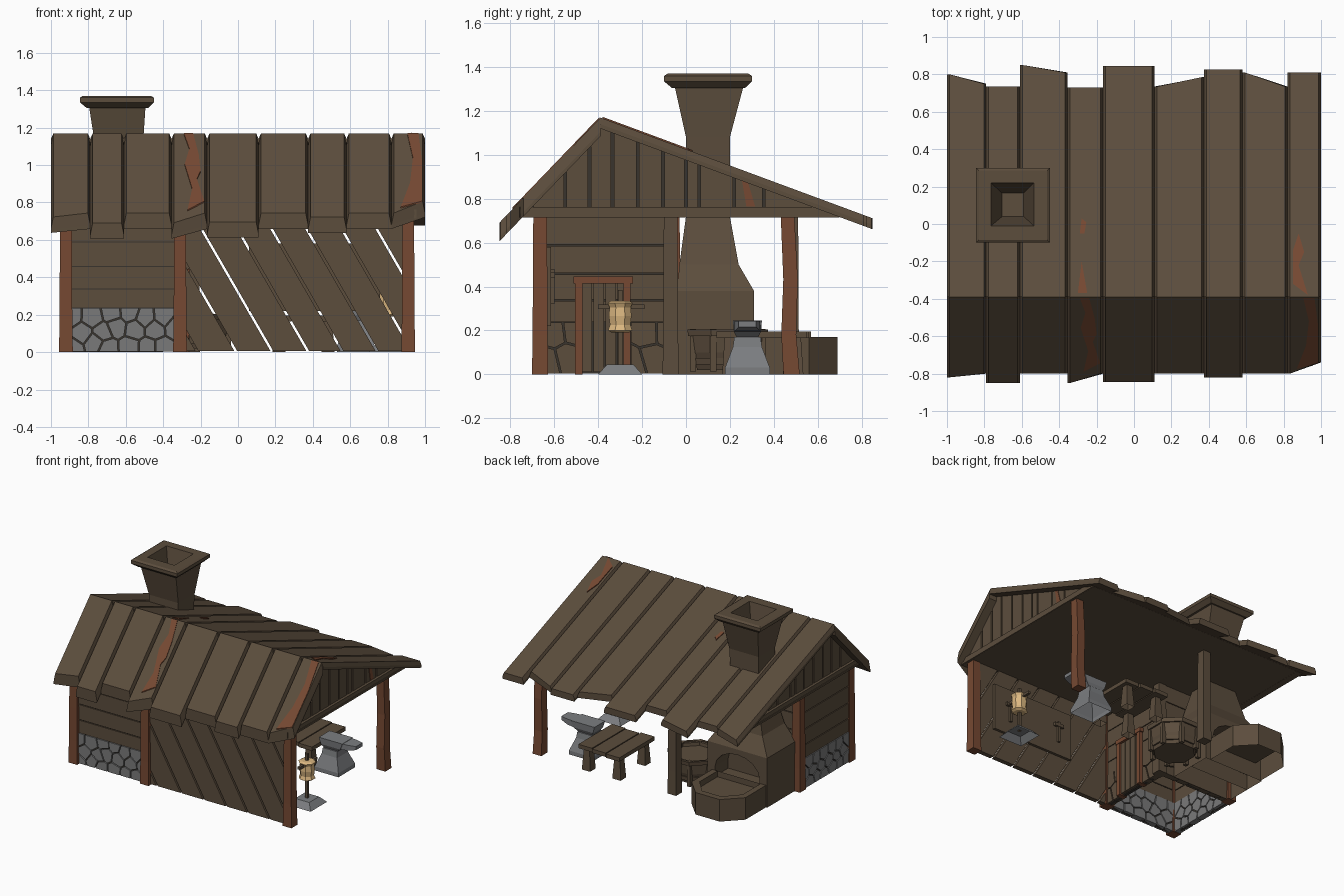
import bpy, bmesh, math, random
from mathutils import Vector

if "Cube" in bpy.data.objects:
    bpy.data.objects.remove(bpy.data.objects["Cube"])
random.seed(4)

def material(name, c):
    m = bpy.data.materials.new(name)
    m.diffuse_color = (*c, 1)
    m.use_nodes = True
    m.node_tree.nodes["Principled BSDF"].inputs["Base Color"].default_value = m.diffuse_color
    return m

WOOD = material("brown wood", (.106, .074, .046))
RUST = material("red brown wood", (.18, .066, .032))
STONE = material("grey stone", (.195, .195, .195))
IRON = material("iron grey", (.2, .207, .217))
STRAW = material("straw tan", (.72, .48, .22))
DARK = material("dark mortar", (.04, .034, .027))

def mesh(name, verts, faces, mat):
    me = bpy.data.meshes.new(name)
    bm = bmesh.new()
    vs = [bm.verts.new(v) for v in verts]
    for f in faces:
        bm.faces.new([vs[i] for i in f])
    bmesh.ops.recalc_face_normals(bm, faces=bm.faces)
    bm.to_mesh(me)
    bm.free()
    me.materials.append(mat)
    ob = bpy.data.objects.new(name, me)
    bpy.context.collection.objects.link(ob)
    return ob

def loft(name, rings, mat, bottom=True):
    n, k = len(rings[0]), len(rings)
    faces = [[(k - 1) * n + i for i in range(n)]]
    if bottom:
        faces.append(list(range(n)))
    for r in range(k - 1):
        for i in range(n):
            j = (i + 1) % n
            faces.append([r * n + i, r * n + j, r * n + n + j, r * n + n + i])
    return mesh(name, [v for r in rings for v in r], faces, mat)

def prism(name, poly, f0, f1, mat):
    return loft(name, [[f0(*p) for p in poly], [f1(*p) for p in poly]], mat)

def rect(x0, x1, y0, y1, z):
    return [(x0, y0, z), (x1, y0, z), (x1, y1, z), (x0, y1, z)]

def box(name, x0, x1, y0, y1, z0, z1, mat):
    return loft(name, [rect(x0, x1, y0, y1, z0), rect(x0, x1, y0, y1, z1)], mat)

def ngon(cx, cy, r, z, n=8):
    return [(cx + r * math.cos((i + .5) * math.tau / n), cy + r * math.sin((i + .5) * math.tau / n), z) for i in range(n)]

def clip(poly, nx, ny, d):
    out = []
    for i, p in enumerate(poly):
        q = poly[(i + 1) % len(poly)]
        a, b = nx * p[0] + ny * p[1] - d, nx * q[0] + ny * q[1] - d
        if a <= 0:
            out.append(p)
        if a * b < 0:
            t = a / (a - b)
            out.append((p[0] + t * (q[0] - p[0]), p[1] + t * (q[1] - p[1])))
    return out

# planes for wall shapes: "y" walls use (x, z), "x" walls use (y, z)
def wall(axis, c):
    return (lambda u, v: (u, c, v)) if axis == "y" else (lambda u, v: (c, u, v))

def roof_z(y):
    return 1.17 - 1.04 * (-.39 - y) if y < -.39 else 1.17 - .37 * (y + .39)

# roof planks: inset top so that grooves show between them
edges = [-1, -.79, -.61, -.355, -.165, .11, .375, .58, .82, 1]
back = [(.8, .75), (.735, .735), (.85, .81), (.73, .73), (.845, .845), (.735, .785), (.825, .825), (.81, .735), (.81, .81)]
front = [(-.82, -.8), (-.85, -.85), (-.8, -.8), (-.85, -.8), (-.845, -.845), (-.8, -.8), (-.82, -.82), (-.8, -.8), (-.8, -.74)]
for i in range(9):
    x0, x1 = edges[i], edges[i + 1]
    for side, (ya, yb), th in (("front", front[i], .085), ("back", back[i], .05)):
        low = [(x0, -.39, 1.17 - th), (x1, -.39, 1.17 - th), (x1, yb, roof_z(yb) - th), (x0, ya, roof_z(ya) - th)]
        e = .013
        top = [(x0 + e, -.39, 1.17), (x1 - e, -.39, 1.17), (x1 - e, yb, roof_z(yb)), (x0 + e, ya, roof_z(ya))]
        mid = [(x, y, z + .02) for x, y, z in low]
        loft(side + "_roof_plank", [low, mid, top], WOOD)
# flat ceiling under the roof
box("ceiling", -.96, .96, -.75, .7, .716, .73, WOOD)

# worn red patches on the roof
patches = [[(-.29, -.395), (-.24, -.395), (-.21, -.505), (-.2, -.59), (-.22, -.63), (-.18, -.745), (-.27, -.79), (-.245, -.68), (-.285, -.555), (-.26, -.475)],
           [(.905, -.395), (.965, -.395), (.985, -.55), (.984, -.745), (.87, -.775), (.92, -.65), (.935, -.52)],
           [(-.28, .03), (-.255, .01), (-.265, -.05), (-.29, -.05)],
           [(-.28, -.2), (-.25, -.37), (-.3, -.37)],
           [(.88, -.05), (.91, -.15), (.88, -.22), (.93, -.38), (.85, -.32), (.85, -.14)]]
for p in patches:
    prism("roof_wear", p, lambda x, y: (x, y, roof_z(y) - .001), lambda x, y: (x, y, roof_z(y) + .007), RUST)

# gables on both ends
gy = [-.7, -.55, -.44, -.335, -.22, -.105, 0, .06, .22, .355, .66]
for s in (-1, 1):
    box("gable_beam", s * .93 - .025, s * .93 + .025, -.76, .7, .715, .762, WOOD)
    for a, b in zip(gy, gy[1:]):
        a, b = a + .006, b - .006
        poly = [(a, .75), (b, .75), (b, roof_z(b) - .03)]
        if a < -.39 < b:
            poly.append((-.39, 1.13))
        poly.append((a, roof_z(a) - .03))
        prism("gable_plank", poly, wall("x", s * .9), wall("x", s * .935), WOOD)
    prism("gable_backing", [(-.74, .73), (.7, .73), (.7, .74), (-.39, 1.14), (-.74, .775)], wall("x", s * .89), wall("x", s * .912), DARK)
prism("gable_wear", [(.255, .885), (.28, .885), (.315, .765), (.275, .765)], wall("x", .93), wall("x", .939), RUST)

# posts, open at the foot and head where hidden
def post(name, x, y, h, mat, bend=0):
    zs = (0, .25 * h, .6 * h, h)
    ws = (.037, .034, .033, .031)
    bs = (bend, -bend * .4, bend * .5, -bend)
    loft(name, [rect(x - w, x + w, y + b - w, y + b + w, z) for z, w, b in zip(zs, ws, bs)], mat)

for x, y in ((-.92, -.665), (-.31, -.665), (.91, -.665), (-.92, -.06)):
    post("corner_post", x, y, .72, RUST)
post("back_right_post", .91, .472, .72, RUST, .009)
post("back_middle_post", -.24, .48, .72, WOOD)
post("room_post", -.295, -.07, .72, WOOD)

# rubble stones as shrunken cells on a wall
def stones(a, b, axis, c, half, mat):
    n = max(2, round((b - a) / .088))
    rows = 3 if n > 2 else 2
    seeds = [(a + (b - a) * (i + .5 + (.25 if r % 2 else -.25) + random.uniform(-.2, .2)) / n,
              .235 * (r + .5) / rows + random.uniform(-.022, .022)) for i in range(n) for r in range(rows)]
    for p in seeds:
        poly = [(a, 0.004), (b, 0.004), (b, .235), (a, .235)]
        for q in seeds:
            if q != p:
                v = Vector(q) - Vector(p)
                m = (Vector(q) + Vector(p)) / 2
                poly = clip(poly, v.x, v.y, v.dot(m) - v.length * .004)
        if len(poly) > 2:
            prism("wall_stone", poly, wall(axis, c - half), wall(axis, c + half), mat)

# room walls: stone footing below, horizontal planks above
for axis, c, a, b, mat in (("y", -.655, -.9, -.33, STONE), ("x", -.925, -.64, -.08, STONE), ("x", -.31, -.64, -.08, WOOD), ("y", -.065, -.9, -.33, WOOD)):
    core = [(a, .004), (b, .004), (b, .716), (a, .716)]
    prism("wall_core", core, wall(axis, c - .012), wall(axis, c + .012), DARK)
    for z0, z1 in ((.238, .335), (.341, .455), (.461, .585), (.591, .716)):
        prism("wall_plank", [(a, z0), (b, z0), (b, z1), (a, z1)], wall(axis, c - .02), wall(axis, c + .02), WOOD)
    spans = [(a, -.5), (-.25, b)] if c == -.31 else [(a, b)]
    for s0, s1 in spans:
        stones(s0, s1, axis, c, .024, mat)

# door in its red frame
for i in range(4):
    y = -.475 + i * .054
    box("door_plank", -.3, -.277, y, y + .047, .01, .42, WOOD)
for y in (-.505, -.285):
    box("door_jamb", -.33, -.262, y, y + .033, 0, .415, RUST)
box("door_lintel", -.33, -.258, -.512, -.242, .413, .445, RUST)

# slanted plank wall with gaps
gaps = [-.22, -.01, .18, .375, .555, .745, .93, 1.12, 1.32]
for k, (a, b) in enumerate(zip([-.45] + gaps, gaps)):
    w = .009 if k % 2 else .006
    poly = [(a + w, .005), (b - w, .005), (b - w - .41, .716), (a + w - .41, .716)]
    poly = clip(clip(poly, 1, 0, .89), -1, 0, .3)
    if len(poly) > 2:
        prism("slanted_plank", poly, wall("y", -.675), wall("y", -.64), WOOD)

# tool board with hanging tools
box("tool_board", .06, .76, -.635, -.615, .22, .58, WOOD)
for x in (.18, .62):
    box("tool_handle", x - .009, x + .009, -.615, -.6, .32, .48, WOOD)
    box("tool_head", x - .04, x + .04, -.615, -.597, .44, .465, WOOD)

# forge: hood, chimney and hollow cap in one piece
loft("forge_chimney", [rect(-.91, -.4, -.04, .31, .38), rect(-.82, -.47, -.03, .24, .5), rect(-.76, -.53, 0, .2, .72),
     rect(-.76, -.51, 0, .2, 1.08), rect(-.795, -.495, -.05, .26, 1.305), rect(-.81, -.48, -.065, .27, 1.306),
     rect(-.845, -.45, -.1, .3, 1.335), rect(-.845, -.45, -.1, .3, 1.36), rect(-.83, -.465, -.085, .285, 1.37),
     rect(-.765, -.535, -.01, .22, 1.37), rect(-.705, -.59, .04, .165, 1.12)], WOOD)
# hearth with arched mouth
loft("hearth_back", [rect(-.91, -.4, -.04, .15, z) for z in (0, .38)], WOOD, False)
arch = [(-.655 + .19 * math.cos(math.pi * i / 8), .2 + .14 * math.sin(math.pi * i / 8)) for i in range(9)]
prism("hearth_mouth", [(-.4, .12), (-.4, .38), (-.91, .38), (-.91, .12), (-.845, .12)] + arch[::-1] + [(-.465, .12)],
      wall("y", .15), wall("y", .31), WOOD)
loft("hearth_floor", [rect(-.91, -.4, .15, .31, z) for z in (0, .125)], WOOD, False)
# trough with a raised rim, open underneath
outline = [(-.9, .31), (-.9, .56), (-.77, .69), (-.565, .69), (-.44, .56), (-.44, .31)]
inner = [(-.67 + (x + .67) * .8, .31 + (y - .31) * .87) for x, y in outline]
loft("forge_trough", [[(*p, z) for p in o] for o, z in ((outline, 0), (outline, .17), (inner, .17), (inner, .125))], WOOD, False)

# barrel
loft("barrel", [ngon(-.21, .19, r, z) for r, z in ((.15, .02), (.175, .1), (.185, .2), (.16, .2), (.145, .06))], WOOD)
for z, r in ((.045, .17), (.175, .195)):
    loft("barrel_hoop", [ngon(-.21, .19, q, h) for q, h in ((r - .015, z), (r, z), (r + .004, z + .03), (r - .015, z + .03), (r - .015, z))], WOOD, False).data
for p in ngon(-.21, .19, .172, 0):
    box("barrel_stave", p[0] - .014, p[0] + .014, p[1] - .014, p[1] + .014, .012, .206, WOOD)

# low work table
for i in range(3):
    x = .17 + i * .124
    box("table_plank", x, x + .116, .14 + .012 * (i % 2), .57 - .01 * i, .165, .195, WOOD)
for x in (.22, .48):
    for y in (.2, .5):
        loft("table_leg", [rect(x - w, x + w, y - w, y + w, z) for w, z in ((.035, 0), (.024, .168))], WOOD, False)

# anvil on its block, horn pointing right
ax, ay = .63, .28
loft("anvil_block", [rect(ax - w, ax + w, ay - w, ay + w, z) for w, z in ((.102, 0), (.102, .03), (.066, .125), (.06, .17))], IRON, False)
loft("anvil_body", [rect(ax - a, ax + b, ay - w, ay + w, z) for a, b, w, z in ((.05, .05, .045, .16), (.075, .09, .062, .195), (.09, .11, .066, .245))], IRON)
loft("anvil_horn", [[(ax + x, ay - w, z), (ax + x, ay + w, z), (ax + x, ay + w, .242), (ax + x, ay - w, .242)]
                    for x, w, z in ((.08, .06, .195), (.15, .055, .2), (.21, .04, .215))], IRON)

# straw training dummy on a stand
loft("dummy_base", [rect(.8 - w, .8 + w, -.3 - w, -.3 + w, z) for w, z in ((.1, 0), (.06, .045))], IRON, False)
box("dummy_pole", .79, .81, -.31, -.29, .04, .385, WOOD)
box("dummy_arms", .79, .81, -.4, -.19, .298, .318, WOOD)
loft("dummy_body", [ngon(.8, -.3, r, z) for r, z in ((.042, .19), (.06, .2), (.05, .225), (.056, .265), (.052, .305), (.062, .325), (.045, .335))], STRAW)
